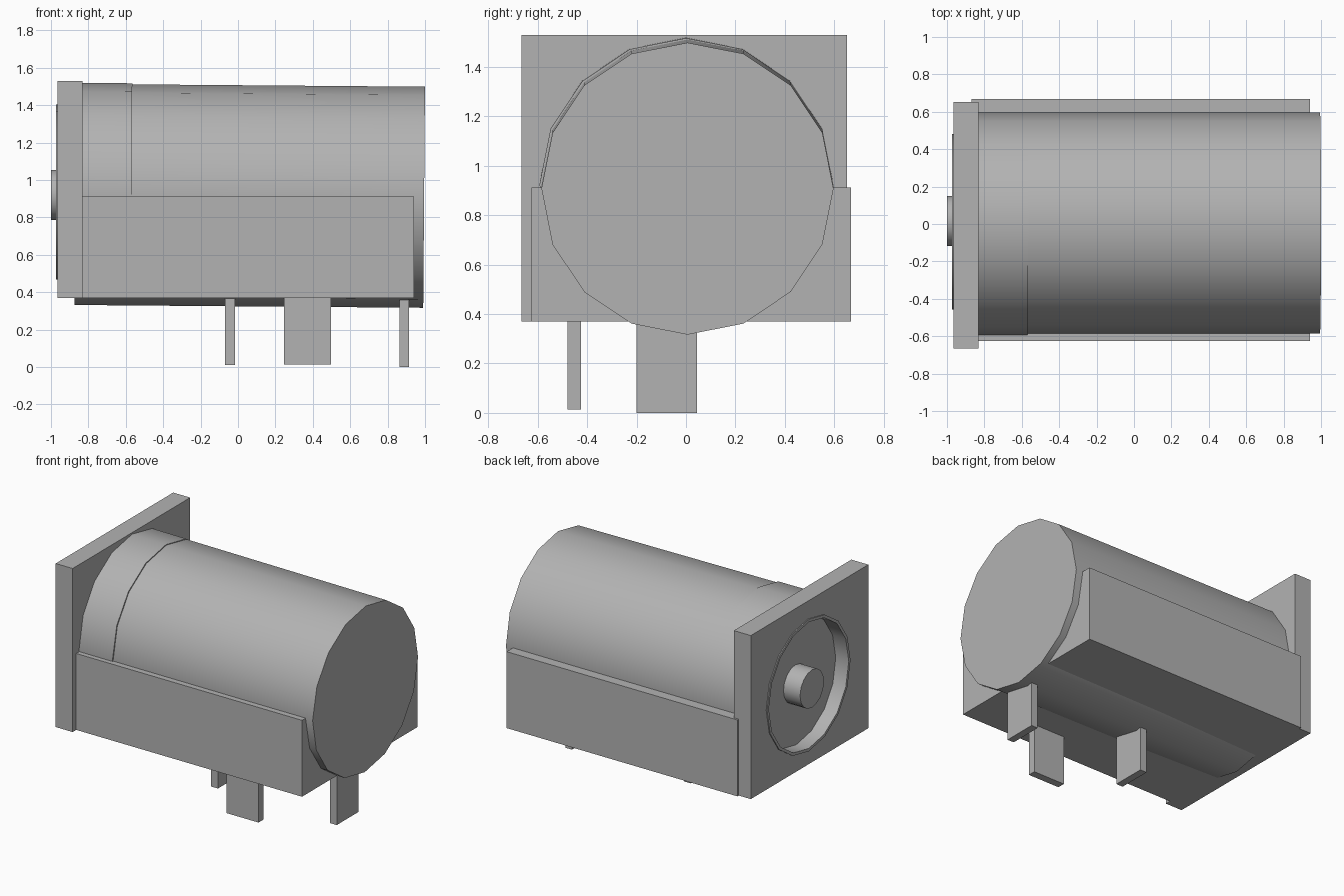
import bpy, bmesh, math
from mathutils import Matrix, Vector

cube = bpy.data.objects.get("Cube")
if cube:
    bpy.data.objects.remove(cube, do_unlink=True)

GREY = (0.45, 0.45, 0.45, 1.0)
SIDES = 16
mat = bpy.data.materials.new("plain grey")
mat.use_nodes = True
mat.diffuse_color = GREY
mat.node_tree.nodes["Principled BSDF"].inputs["Base Color"].default_value = GREY


def finish(name, bm, smooth=False):
    bmesh.ops.recalc_face_normals(bm, faces=bm.faces)
    mesh = bpy.data.meshes.new(name)
    bm.to_mesh(mesh)
    bm.free()
    mesh.materials.append(mat)
    ob = bpy.data.objects.new(name, mesh)
    bpy.context.collection.objects.link(ob)
    if smooth:
        bpy.ops.object.select_all(action='DESELECT')
        ob.select_set(True)
        bpy.context.view_layer.objects.active = ob
        bpy.ops.object.shade_smooth_by_angle(angle=math.radians(30))
    return ob


def box(name, x, y, z):
    """Box from (low, high) pairs on each axis."""
    bm = bmesh.new()
    bmesh.ops.create_cube(bm, size=1)
    for v in bm.verts:
        v.co = [(lo + hi) / 2 + c * (hi - lo) for c, (lo, hi) in zip(v.co, (x, y, z))]
    return finish(name, bm)


def cylinder(name, x0, x1, centre, r, tilt=0.0):
    """Closed cylinder along x, dipping slightly towards +x."""
    bm = bmesh.new()
    place = (Matrix.Translation(((x0 + x1) / 2, *centre))
             @ Matrix.Rotation(math.pi / 2 + tilt, 4, 'Y'))
    bmesh.ops.create_cone(bm, cap_ends=True, segments=SIDES, radius1=r, radius2=r,
                          depth=x1 - x0, matrix=place)
    return finish(name, bm, True)


def circle(centre, r):
    angles = [math.tau * i / SIDES for i in range(SIDES)]
    return [(centre[0] + r * math.cos(a), centre[1] + r * math.sin(a)) for a in angles]


def rectangle(y, z):
    """Rectangle outline with as many points as a circle."""
    pts = []
    for c, s in circle((0, 0), 1):
        m = max(abs(c), abs(s))
        pts.append(((y[0] + y[1]) / 2 + c / m * (y[1] - y[0]) / 2,
                    (z[0] + z[1]) / 2 + s / m * (z[1] - z[0]) / 2))
    return pts


def pierced(name, x0, x1, outer, inner):
    """Slab between two outlines, with a through hole."""
    bm = bmesh.new()
    loops = [[bm.verts.new((x, *p)) for p in outline]
             for x, outline in ((x0, outer), (x1, outer), (x1, inner), (x0, inner))]
    for a, b in zip(loops, loops[1:] + loops[:1]):
        for i in range(SIDES):
            j = (i + 1) % SIDES
            bm.faces.new((a[i], a[j], b[j], b[i]))
    return finish(name, bm, True)


# Barrel, the thin collar around it and the cradle it lies in
cylinder("barrel", -0.87, 0.995, (0.006, 0.915), 0.591, 0.008)
cylinder("collar", -0.865, -0.57, (0.0, 0.925), 0.593, 0.008)
box("cradle", (-0.87, 0.94), (-0.625, 0.667), (0.37, 0.912))

# Face plate with socket opening, rim and centre contact
socket = (0.012, 0.935)
pierced("face_plate", -0.965, -0.832, rectangle((-0.665, 0.652), (0.37, 1.53)),
        circle(socket, 0.463))
pierced("socket_rim", -0.972, -0.86, circle(socket, 0.468), circle(socket, 0.448))
cylinder("centre_contact", -1.0, -0.84, (0.016, 0.92), 0.134)

# Solder tabs
box("middle_tab", (-0.07, -0.017), (-0.2, 0.045), (0.01, 0.42))
box("end_tab", (0.863, 0.915), (-0.2, 0.045), (0.0, 0.42))
box("side_tab", (0.245, 0.497), (-0.48, -0.425), (0.013, 0.42))
